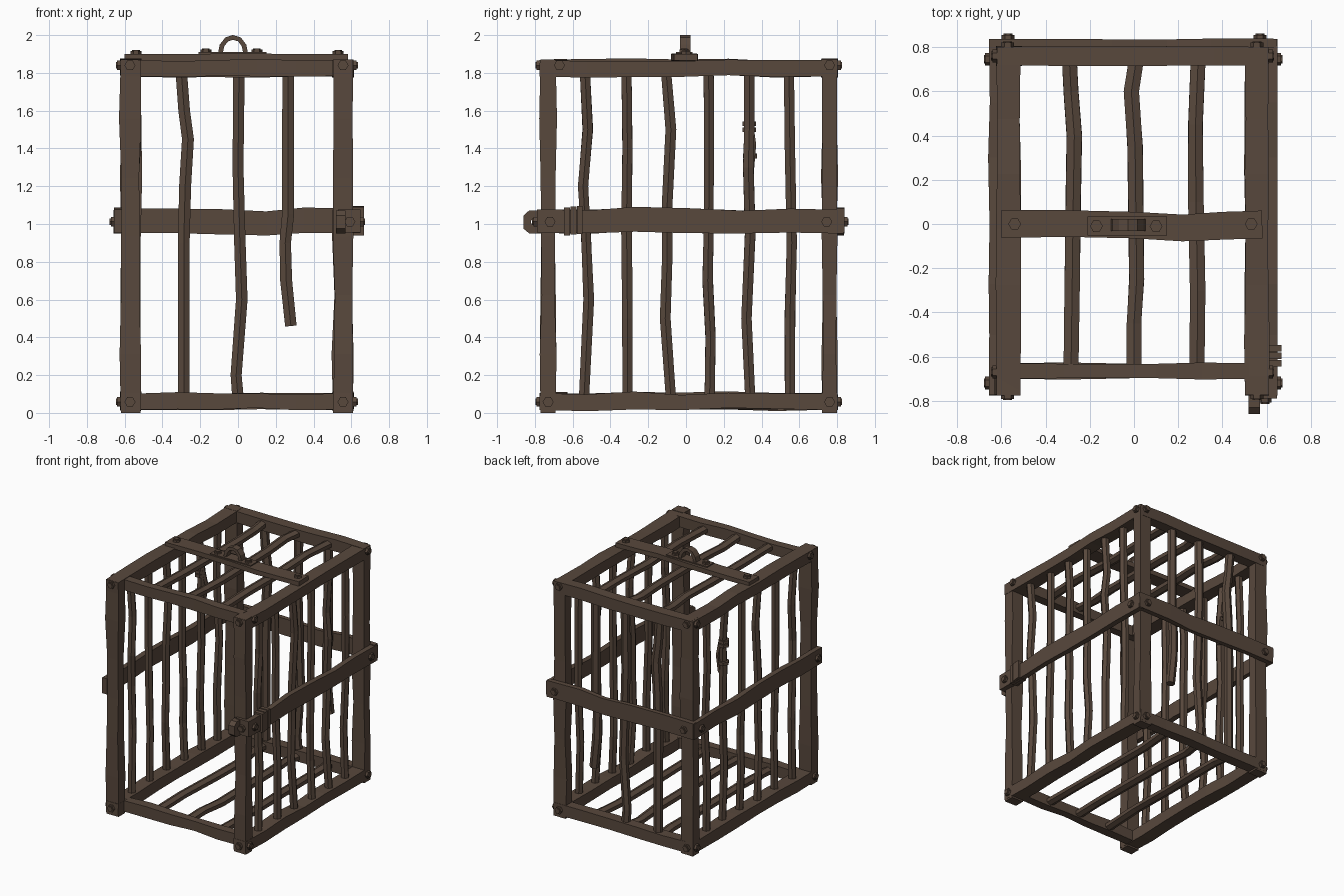
import bpy, bmesh, math, random
from mathutils import Vector

if "Cube" in bpy.data.objects:
    bpy.data.objects.remove(bpy.data.objects["Cube"])

random.seed(4)
iron = bpy.data.materials.new("dark_brown_iron")
iron.diffuse_color = (0.098, 0.065, 0.046, 1)
iron.use_nodes = True
iron.node_tree.nodes["Principled BSDF"].inputs["Base Color"].default_value = iron.diffuse_color


def finish(name, bm):
    bmesh.ops.recalc_face_normals(bm, faces=bm.faces)
    me = bpy.data.meshes.new(name)
    bm.to_mesh(me)
    bm.free()
    me.materials.append(iron)
    ob = bpy.data.objects.new(name, me)
    bpy.context.collection.objects.link(ob)
    return ob


def sweep(name, pts, ref, a, b, sides=4, jitter=0.0):
    """Sweep a section along pts; a = full size along ref, b = full size across it."""
    pts = [Vector(p) for p in pts]
    if sides == 4:
        sec = [(-.5, -.5), (.5, -.5), (.5, .5), (-.5, .5)]
    else:
        sec = [(.5 * math.cos(math.tau * (i + .5) / sides), .5 * math.sin(math.tau * (i + .5) / sides))
               for i in range(sides)]
    bm = bmesh.new()
    rings = []
    for i, p in enumerate(pts):
        t = (pts[min(i + 1, len(pts) - 1)] - pts[max(i - 1, 0)]).normalized()
        u = Vector(ref)
        u = (u - t * u.dot(t)).normalized()
        v = t.cross(u)
        j = jitter if 0 < i < len(pts) - 1 else 0
        da, db = random.uniform(-j, j), random.uniform(-j, j)
        rings.append([bm.verts.new(p + u * s * (a + da) + v * q * (b + db)) for s, q in sec])
    for r, s in zip(rings, rings[1:]):
        for k in range(len(sec)):
            m = (k + 1) % len(sec)
            bm.faces.new((r[k], r[m], s[m], s[k]))
    bm.faces.new(rings[0])
    bm.faces.new(rings[-1])
    return finish(name, bm)


def box(name, x0, x1, y0, y1, z0, z1):
    ym, zm = (y0 + y1) / 2, (z0 + z1) / 2
    return sweep(name, [(x0, ym, zm), (x1, ym, zm)], (0, 1, 0), y1 - y0, z1 - z0)


def bolt(name, pos, d):
    """Hexagonal bolt head with a chamfered top, sitting on pos and facing d."""
    p, d = Vector(pos), Vector(d)
    ref = (0, 0, 1) if abs(d.z) < .5 else (0, 1, 0)
    sweep(name, [p - d * .01, p + d * .018], ref, .058, .058, 6)
    sweep(name + "_cap", [p + d * .017, p + d * .024], ref, .04, .04, 6)


def line(p, q, n, wob=0.0, axis=(0, 0, 1)):
    """Points from p to q with a slight random wander along axis."""
    p, q, ax = Vector(p), Vector(q), Vector(axis)
    return [p.lerp(q, i / n) + ax * (random.uniform(-wob, wob) if 0 < i < n else 0) for i in range(n + 1)]


X, Y, Z = (1, 0, 0), (0, 1, 0), (0, 0, 1)
LX, RX = -.568, .556

# Corner posts
for side, x in (("left", LX), ("right", RX)):
    for end, y in (("front", -.73), ("back", .76)):
        sweep(f"{end}_{side}_post", line((x, y, 0), (x, y, 1.87), 6, .004, X), X, .105, .08, 4, .014)

# Side, front and back rails, top and bottom
for lvl, z in (("top", 1.825), ("bottom", .06)):
    for side, x in (("left", LX), ("right", RX)):
        sweep(f"{side}_{lvl}_rail", line((x, -.775, z), (x, .725, z), 6, .007), X, .108, .088, 4, .008)
    sweep(f"front_{lvl}_rail", line((-.53, -.665, z), (.52, -.665, z), 5, .006), Y, .07, .085, 4, .01)
    sweep(f"back_{lvl}_rail", line((-.605, .76, z), (.605, .76, z), 5, .006), Y, .082, .09, 4, .008)

# Side bars: (height, position along y) bends, same layout on both sides
side_bars = [
    [(1.8, -.535), (1.5, -.52), (1.2, -.545), (.95, -.53), (.6, -.515), (.08, -.54)],
    [(1.8, -.315), (1.4, -.31), (1.0, -.315), (.5, -.31), (.08, -.31)],
    [(1.8, -.105), (1.5, -.08), (1.1, -.1), (.8, -.1), (.5, -.11), (.08, -.08)],
    [(1.8, .12), (1.4, .122), (1.0, .12), (.7, .115), (.4, .13), (.08, .125)],
    [(1.8, .335), (1.5, .335), (1.3, .33), (.95, .34), (.5, .32), (.08, .34)],
    [(1.8, .545), (1.4, .55), (.9, .56), (.5, .55), (.08, .55)],
]
for side, x in (("left", LX), ("right", RX)):
    for i, prof in enumerate(side_bars):
        pts = [(x + random.uniform(-.012, .012), y, z) for z, y in prof]
        sweep(f"{side}_bar_{i + 1}", pts, Y, .062, .062, 6, .004)

# Back bars, the right one snapped off
back_bars = [
    [(1.8, -.3), (1.6, -.285), (1.45, -.265), (1.2, -.28), (.9, -.287), (.08, -.287)],
    [(1.8, .005), (1.3, 0), (.9, .01), (.6, .02), (.2, -.01), (.08, .0)],
    [(1.8, .265), (1.05, .265), (.9, .25), (.7, .255), (.46, .28)],
]
for i, prof in enumerate(back_bars):
    sweep(f"back_bar_{i + 1}", [(x, .757, z) for z, x in prof], X, .07, .065, 6, .004)

# Roof and floor bars
deck_bars = [
    [(.74, -.292), (.6, -.285), (.4, -.27), (.1, -.275), (-.3, -.28), (-.66, -.285)],
    [(.74, .01), (.6, -.012), (.35, .005), (-.25, .012), (-.45, .0), (-.66, .0)],
    [(.74, .29), (.45, .278), (.1, .28), (-.3, .288), (-.66, .285)],
]
for lvl, z in (("roof", 1.825), ("floor", .055)):
    for i, prof in enumerate(deck_bars):
        pts = [(x, y, z + random.uniform(-.008, .008)) for y, x in prof]
        sweep(f"{lvl}_bar_{i + 1}", pts, X, .078, .06, 6, .004)

# Middle straps around the sides and back
for side, s, x in (("left", -1, -.635), ("right", 1, .628)):
    zs = [(-.775, 1.015), (-.5, 1.012), (-.27, 1.025), (0, 1.018), (.3, 1.01), (.55, 1.018), (.835, 1.012)]
    sweep(f"{side}_strap", [(x, y, z) for y, z in zs], Z, .125, .042, 4, .008)
    bolt(f"{side}_strap_back_bolt", (x + s * .02, .745, 1.012), (s, 0, 0))
    bolt(f"{side}_strap_front_bolt", (x + s * .02, -.72, 1.012), (s, 0, 0))
zs = [(-.65, 1.015), (-.4, 1.018), (-.1, 1.012), (.15, 1.003), (.35, 1.02), (.645, 1.018)]
sweep("back_strap", [(x, .818, z) for x, z in zs], Z, .128, .04, 4, .008)
for s in (-1, 1):
    bolt("back_strap_bolt", (s * .57, .837, 1.012), Y)

# Binding wound round the right strap
for i in range(3):
    y = -.63 + i * .034
    box(f"strap_binding_{i + 1}", .595, .668, y - .015, y + .015, .94 + .004 * i, 1.088 + .004 * i)

# Latch: corner plate and a pierced tab
box("latch_corner_plate", .53, .648, -.79, -.765, .955, 1.078)
bolt("latch_bolt", (.592, -.79, 1.012), (0, -1, 0))
bm = bmesh.new()
outer = [(-.74, .95), (-.83, .95), (-.86, .975), (-.86, 1.045), (-.83, 1.072), (-.74, 1.072)]
inner = [(-.81 + .013 * math.cos(a), 1.011 + .013 * math.sin(a))
         for a in (math.radians(d) for d in (-45, -100, -155, 155, 100, 45))]
loops = [[bm.verts.new((x, y, z)) for y, z in prof] for x in (.518, .57) for prof in (outer, inner)]
o0, i0, o1, i1 = loops
for k in range(6):
    m = (k + 1) % 6
    for p, q in ((o0, i0), (o1, i1), (o0, o1), (i0, i1)):
        bm.faces.new((p[k], p[m], q[m], q[k]))
finish("latch_tab", bm)

# Repaired bar on the left side: rings and a splint
for i, (z, y) in enumerate(((1.53, .335), (1.5, .335), (1.36, .338))):
    sweep(f"repair_ring_{i + 1}", [(LX, y, z - .012), (LX, y, z + .012)], Y, .085, .085, 6)
sweep("repair_splint", [(LX + .02, .335, 1.54), (LX + .035, .352, 1.42), (LX + .025, .34, 1.28)], Y, .045, .04, 6)

# Roof strap, ring plate and hanging loop
ys = [(-.6, 0), (-.3, .002), (0, -.005), (.22, -.018), (.4, -.008), (.58, -.002)]
sweep("roof_strap", [(x, y, 1.882) for x, y in ys], Y, .125, .035, 4, .006)
box("ring_plate", -.21, .15, -.052, .035, 1.89, 1.91)
arch = [(-.095, 1.895), (-.085, 1.945), (-.06, 1.977), (-.027, 1.988), (.008, 1.977), (.032, 1.945), (.042, 1.895)]
sweep("hanging_loop", [(x, -.005, z) for x, z in arch], Y, .055, .025)
for x in (-.17, .1):
    bolt("ring_plate_bolt", (x, -.01, 1.905), Z)
for x in (-.54, .53):
    bolt("roof_strap_bolt", (x, 0, 1.898), Z)

# Corner bolts on front, back and sides
for z in (1.84, .058):
    for x in (-.572, .556):
        bolt("front_corner_bolt", (x, -.773, z), (0, -1, 0))
        bolt("back_corner_bolt", (x, .802, z), Y)
    for s, x in ((-1, -.622), (1, .61)):
        bolt("side_back_bolt", (x, .76, z), (s, 0, 0))
        bolt("side_front_bolt", (x, -.67 if z > 1 else -.73, z), (s, 0, 0))
